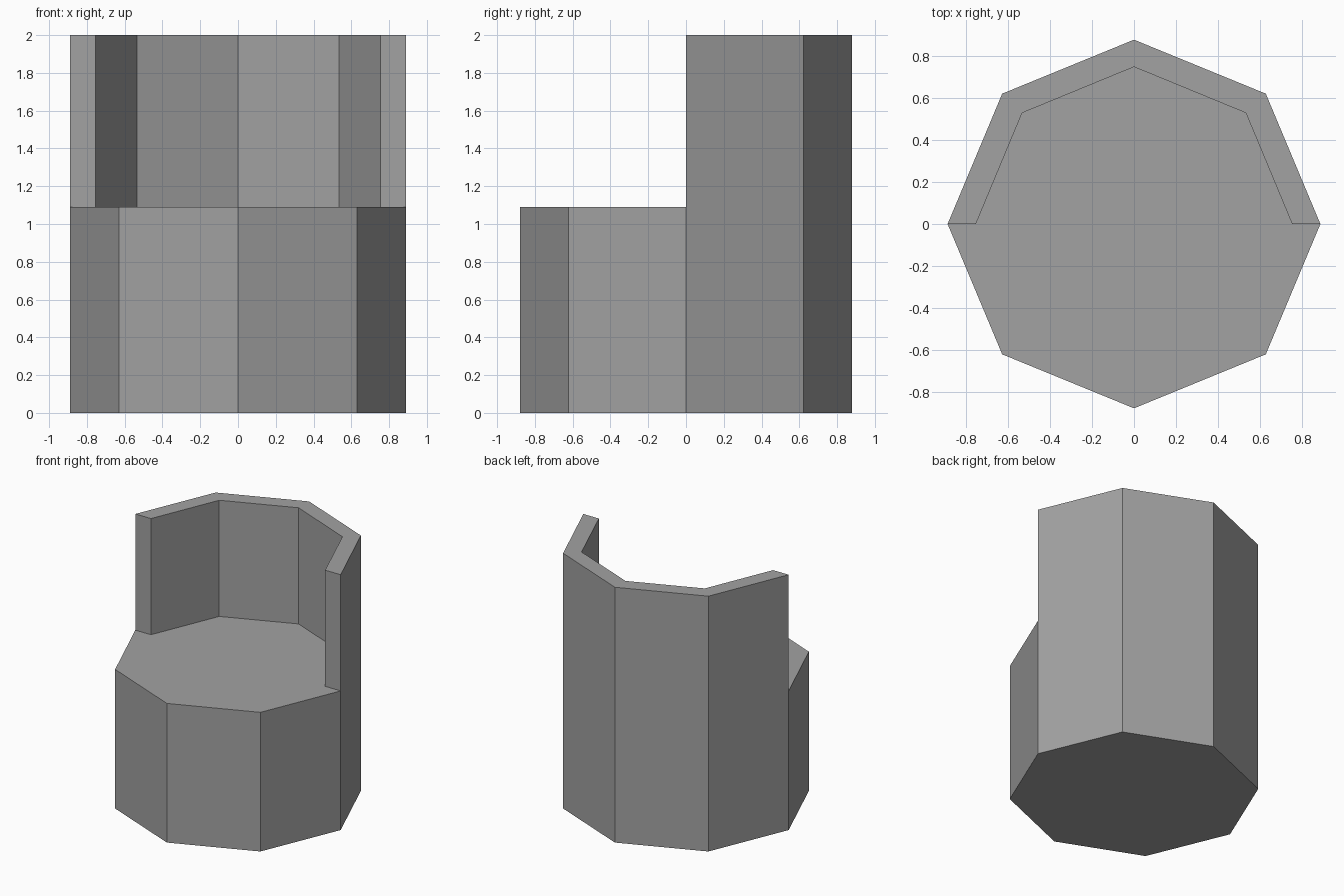
import bpy
import bmesh
from math import sin, cos, pi

if "Cube" in bpy.data.objects:
    bpy.data.objects.remove(bpy.data.objects["Cube"], do_unlink=True)

SIDES = 8
HALF = SIDES // 2
SEAT_Z, TOP_Z = 1.09, 2.0
OUTER, INNER = (0.89, 0.88), (0.755, 0.75)

grey = bpy.data.materials.new("plain grey")
grey.use_nodes = True
colour = (0.36, 0.36, 0.36, 1)
grey.diffuse_color = colour
grey.node_tree.nodes["Principled BSDF"].inputs["Base Color"].default_value = colour

bm = bmesh.new()


def ring(radii, z, steps):
    """Corner vertices keyed by step, counter-clockwise from +x."""
    return {i: bm.verts.new((radii[0] * cos(2 * pi * i / SIDES),
                             radii[1] * sin(2 * pi * i / SIDES), z)) for i in steps}


back = range(HALF + 1)
front = [i % SIDES for i in range(HALF, SIDES + 1)]
floor = ring(OUTER, 0, range(SIDES))
rim = ring(OUTER, SEAT_Z, front)
top = ring(OUTER, TOP_Z, back)
inner_low = ring(INNER, SEAT_Z, back)
inner_top = ring(INNER, TOP_Z, back)

# Underside and seat
bm.faces.new([floor[i] for i in reversed(range(SIDES))])
bm.faces.new([inner_low[i] for i in back] + [rim[i] for i in front])

# Front of the seat drum
for a, b in zip(front, front[1:]):
    bm.faces.new([floor[a], floor[b], rim[b], rim[a]])

# Tall back: outside, inside and upper edge
for a in range(HALF):
    b = a + 1
    outside = [floor[a], floor[b], top[b], top[a]]
    if a == 0:
        outside.append(rim[a])
    if b == HALF:
        outside.insert(2, rim[b])
    bm.faces.new(outside)
    bm.faces.new([inner_low[b], inner_low[a], inner_top[a], inner_top[b]])
    bm.faces.new([top[a], top[b], inner_top[b], inner_top[a]])

# Front ends of the back
for i in (0, HALF):
    bm.faces.new([inner_low[i], rim[i], top[i], inner_top[i]])

bmesh.ops.recalc_face_normals(bm, faces=bm.faces)
mesh = bpy.data.meshes.new("tub_chair")
bm.to_mesh(mesh)
bm.free()
mesh.materials.append(grey)
chair = bpy.data.objects.new("tub_chair", mesh)
bpy.context.collection.objects.link(chair)
